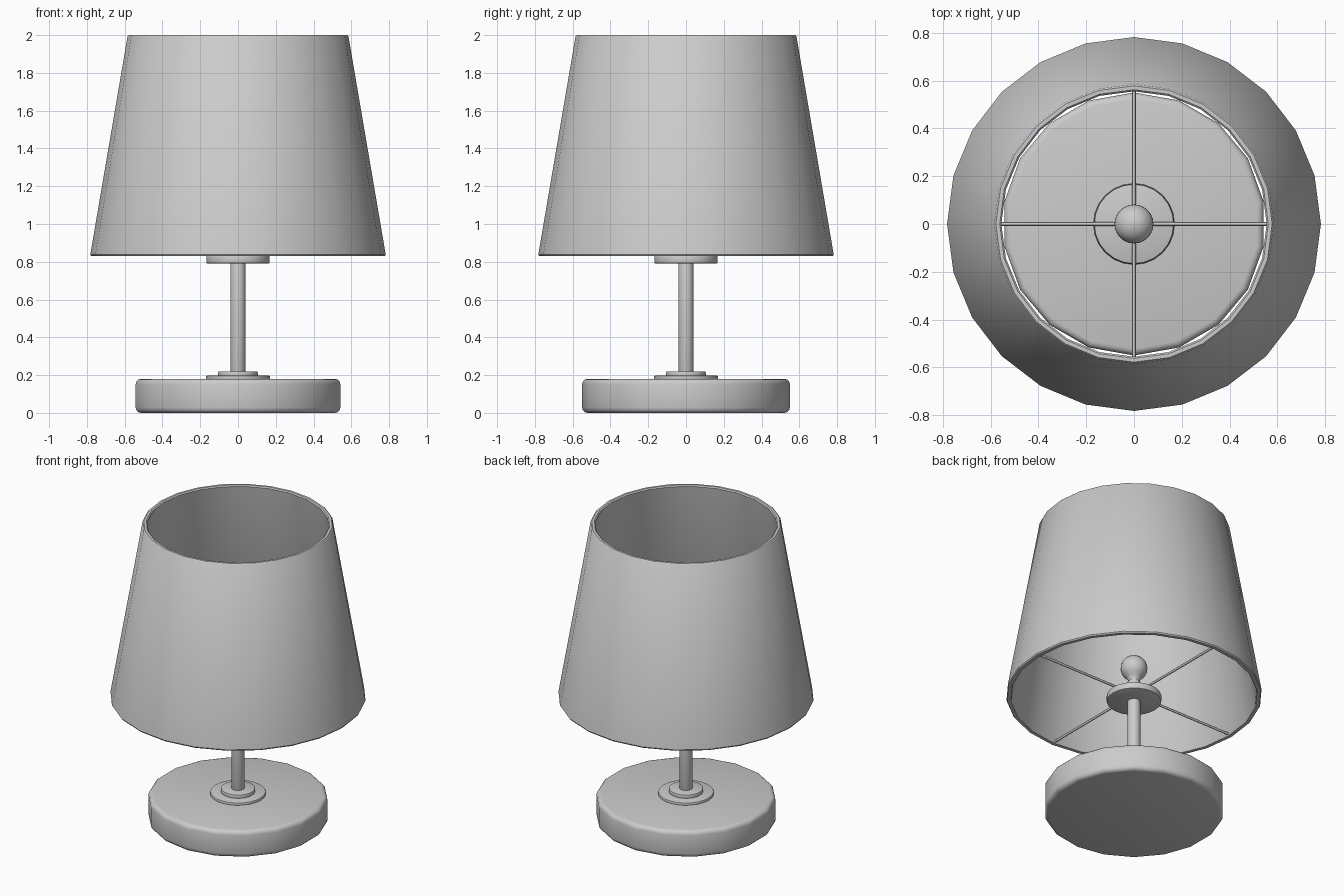
import bpy, bmesh, math

if "Cube" in bpy.data.objects:
    bpy.data.objects.remove(bpy.data.objects["Cube"])


def lathe(name, profile, sides, closed=False):
    """Revolve (radius, z) points around z; open profiles start and end on the axis."""
    bm = bmesh.new()
    rings = []
    for r, z in profile:
        if r < 1e-6:
            rings.append([bm.verts.new((0, 0, z))])
        else:
            rings.append([bm.verts.new((r * math.cos(a), r * math.sin(a), z))
                          for a in (math.pi / 2 + 2 * math.pi * i / sides for i in range(sides))])
    pairs = list(zip(rings, rings[1:]))
    if closed:
        pairs.append((rings[-1], rings[0]))
    for a, b in pairs:
        for i in range(sides):
            j = (i + 1) % sides
            if len(a) == 1:
                bm.faces.new((a[0], b[j], b[i]))
            elif len(b) == 1:
                bm.faces.new((a[i], a[j], b[0]))
            else:
                bm.faces.new((a[i], a[j], b[j], b[i]))
    bmesh.ops.recalc_face_normals(bm, faces=bm.faces)
    return finish(name, bm)


def finish(name, bm):
    mesh = bpy.data.meshes.new(name)
    bm.to_mesh(mesh)
    bm.free()
    obj = bpy.data.objects.new(name, mesh)
    bpy.context.collection.objects.link(obj)
    bpy.ops.object.select_all(action='DESELECT')
    obj.select_set(True)
    bpy.context.view_layer.objects.active = obj
    bpy.ops.object.shade_smooth_by_angle(angle=math.radians(40))
    return obj


def disc(name, radius, z0, z1, bevel, sides=24, steps=2):
    """Solid disc with rounded rims."""
    arc = [math.pi / 2 * i / steps for i in range(steps + 1)]
    low = [(radius - bevel + bevel * math.sin(a), z0 + bevel - bevel * math.cos(a)) for a in arc]
    high = [(r, z0 + z1 - z) for r, z in reversed(low)]
    return lathe(name, [(0, z0)] + low + high + [(0, z1)], sides)


# Heavy foot, stacked collars and stem
disc("base", 0.55, 0.0, 0.18, 0.028, sides=18, steps=3)
disc("lower_collar", 0.17, 0.175, 0.197, 0.006)
disc("upper_collar", 0.105, 0.19, 0.22, 0.006)
disc("stem", 0.04, 0.2, 0.93, 0.004, sides=16)

# Plate carrying the shade
disc("shade_plate", 0.168, 0.79, 0.835, 0.008)

# Four thin spokes reaching the shade wall
for k in range(2):
    bpy.ops.mesh.primitive_cylinder_add(vertices=8, radius=0.008, depth=1.5,
                                        location=(0, 0, 0.842),
                                        rotation=(math.pi / 2, 0, k * math.pi / 2))
    bpy.context.object.name = "spoke_pair_%d" % (k + 1)
    bpy.ops.object.shade_smooth_by_angle(angle=math.radians(50))

# Bulb: neck flaring into a sphere
centre, rad = 1.025, 0.082
ball = [(rad * math.cos(math.radians(d)), centre + rad * math.sin(math.radians(d)))
        for d in range(-35, 86, 15)]
lathe("bulb", [(0, 0.92), (0.032, 0.92), (0.034, 0.94), (0.046, 0.958)]
      + ball + [(0, centre + rad)], 24)

# Tapered open shade with thickness and softened rims
lathe("shade", [(0.755, 0.83), (0.777, 0.83), (0.782, 0.838),
                (0.585, 1.993), (0.578, 2.0), (0.562, 2.0), (0.555, 1.993),
                (0.75, 0.838)], 24, closed=True)
